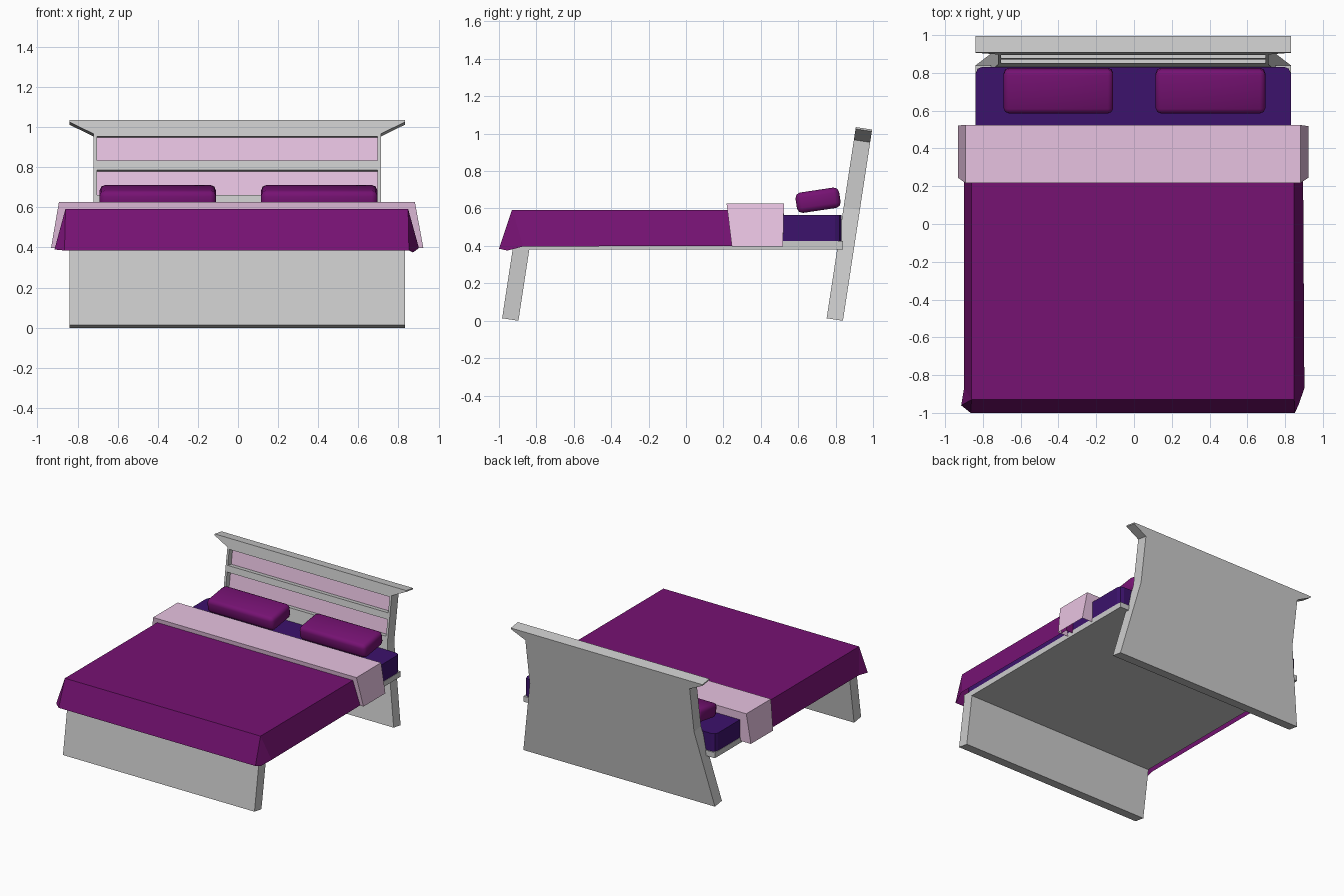
import bpy, bmesh, math
from mathutils import Vector

if "Cube" in bpy.data.objects:
    bpy.data.objects.remove(bpy.data.objects["Cube"])

TILT = math.radians(8.68)


def material(name, rgb):
    m = bpy.data.materials.new(name)
    m.diffuse_color = (*rgb, 1)
    m.use_nodes = True
    m.node_tree.nodes["Principled BSDF"].inputs["Base Color"].default_value = m.diffuse_color
    return m


plum = material("plum", (0.18, 0.006, 0.17))
pink = material("pink", (0.80, 0.54, 0.75))
indigo = material("indigo", (0.045, 0.006, 0.15))


def make(name, bm, mat=None):
    bmesh.ops.recalc_face_normals(bm, faces=bm.faces)
    me = bpy.data.meshes.new(name)
    bm.to_mesh(me)
    bm.free()
    ob = bpy.data.objects.new(name, me)
    bpy.context.collection.objects.link(ob)
    if mat:
        me.materials.append(mat)
    return ob


def add_box(bm, x, y, z):
    verts = bmesh.ops.create_cube(bm, size=1)["verts"]
    for v in verts:
        v.co = Vector([(a + b) / 2 + c * (b - a) for (a, b), c in zip((x, y, z), v.co)])


def box(name, x, y, z, mat=None):
    bm = bmesh.new()
    add_box(bm, x, y, z)
    return make(name, bm, mat)


def lean(ob, y):
    # stand a board on the floor and tip it backwards
    ob.location = (-0.004, y, 0.013)
    ob.rotation_euler.x = -TILT
    return ob


def board(name, half, y, depth=0.088):
    # mirrored outline in x/z, extruded backwards
    outline = half + [(-x, z) for x, z in reversed(half)]
    bm = bmesh.new()
    f = bm.faces.new([bm.verts.new((x, 0, z)) for x, z in outline])
    ext = bmesh.ops.extrude_face_region(bm, geom=[f])["geom"]
    bmesh.ops.translate(bm, vec=(0, depth, 0), verts=[g for g in ext if isinstance(g, bmesh.types.BMVert)])
    return lean(make(name, bm), y)


def drape(name, top, bottom, mat):
    # open-bottomed cover hanging from the top ring to the bottom ring
    bm = bmesh.new()
    t = [bm.verts.new(p) for p in top]
    b = [bm.verts.new(p) for p in bottom]
    n = len(t)
    bm.faces.new(t)
    for i in range(n):
        j = (i + 1) % n
        bm.faces.new((t[i], b[i], b[j], t[j]))
    bmesh.ops.remove_doubles(bm, verts=bm.verts, dist=1e-4)
    return make(name, bm, mat)


def bevel(ob, width, segments):
    m = ob.modifiers.new("bevel", "BEVEL")
    m.width, m.segments = width, segments
    return m


# Headboard with flared top, and two recessed panels
HEAD_Y = 0.752
headboard = board("headboard", [(0.836, 0), (0.717, 0.60), (0.717, 0.965), (0.836, 1.024), (0.836, 1.034)], HEAD_Y)
cut = bmesh.new()
for i, (z0, z1) in enumerate([(0.655, 0.781), (0.831, 0.952)]):
    add_box(cut, (-0.70, 0.70), (-0.05, 0.05), (z0, z1))
    lean(box(f"headboard_panel_{i + 1}", (-0.70, 0.70), (0.044, 0.052), (z0, z1), pink), HEAD_Y)
cutter = lean(make("panel_cutter", cut), HEAD_Y)
cutter.hide_render = True
cutter.display_type = "WIRE"
m = headboard.modifiers.new("recesses", "BOOLEAN")
m.operation, m.object, m.solver = "DIFFERENCE", cutter, "EXACT"

# Footboard and platform
board("footboard", [(0.836, 0), (0.836, 0.385)], -0.983)
box("platform", (-0.84, 0.832), (-0.925, 0.84), (0.382, 0.425))

# Mattress with rounded upright corners
bm = bmesh.new()
add_box(bm, (-0.838, 0.83), (-0.90, 0.832), (0.425, 0.565))
upright = [e for e in bm.edges if abs(e.verts[0].co.z - e.verts[1].co.z) > 0.1]
bmesh.ops.bevel(bm, geom=upright, offset=0.035, segments=2, profile=0.5, affect="EDGES")
make("mattress", bm, indigo)

# Duvet with flared hem and folded front corners
fl, fr, br, bl = (-0.86, -0.93, 0.593), (0.848, -0.93, 0.593), (0.848, 0.30, 0.593), (-0.86, 0.30, 0.593)
drape("duvet",
      [fl, fl, fl, fr, fr, fr, br, bl],
      [(-0.90, -0.87, 0.40), (-0.915, -0.96, 0.39), (-0.865, -1.0, 0.385),
       (0.852, -1.0, 0.385), (0.872, -0.955, 0.375), (0.902, -0.87, 0.397),
       (0.895, 0.30, 0.40), (-0.90, 0.30, 0.40)], plum)

# Folded blanket band
drape("blanket_band",
      [(-0.893, 0.217, 0.626), (0.882, 0.217, 0.626), (0.882, 0.524, 0.626), (-0.893, 0.524, 0.626)],
      [(-0.932, 0.245, 0.398), (0.924, 0.245, 0.398), (0.924, 0.518, 0.398), (-0.932, 0.522, 0.398)], pink)

# Pillows
for side, x in (("left", -0.40), ("right", 0.405)):
    p = box(f"pillow_{side}", (-0.29, 0.29), (-0.118, 0.118), (-0.055, 0.055), plum)
    p.location = (x, 0.706, 0.644)
    p.rotation_euler.x = math.radians(8.5)
    bevel(p, 0.028, 2)
    p.data.shade_smooth()
